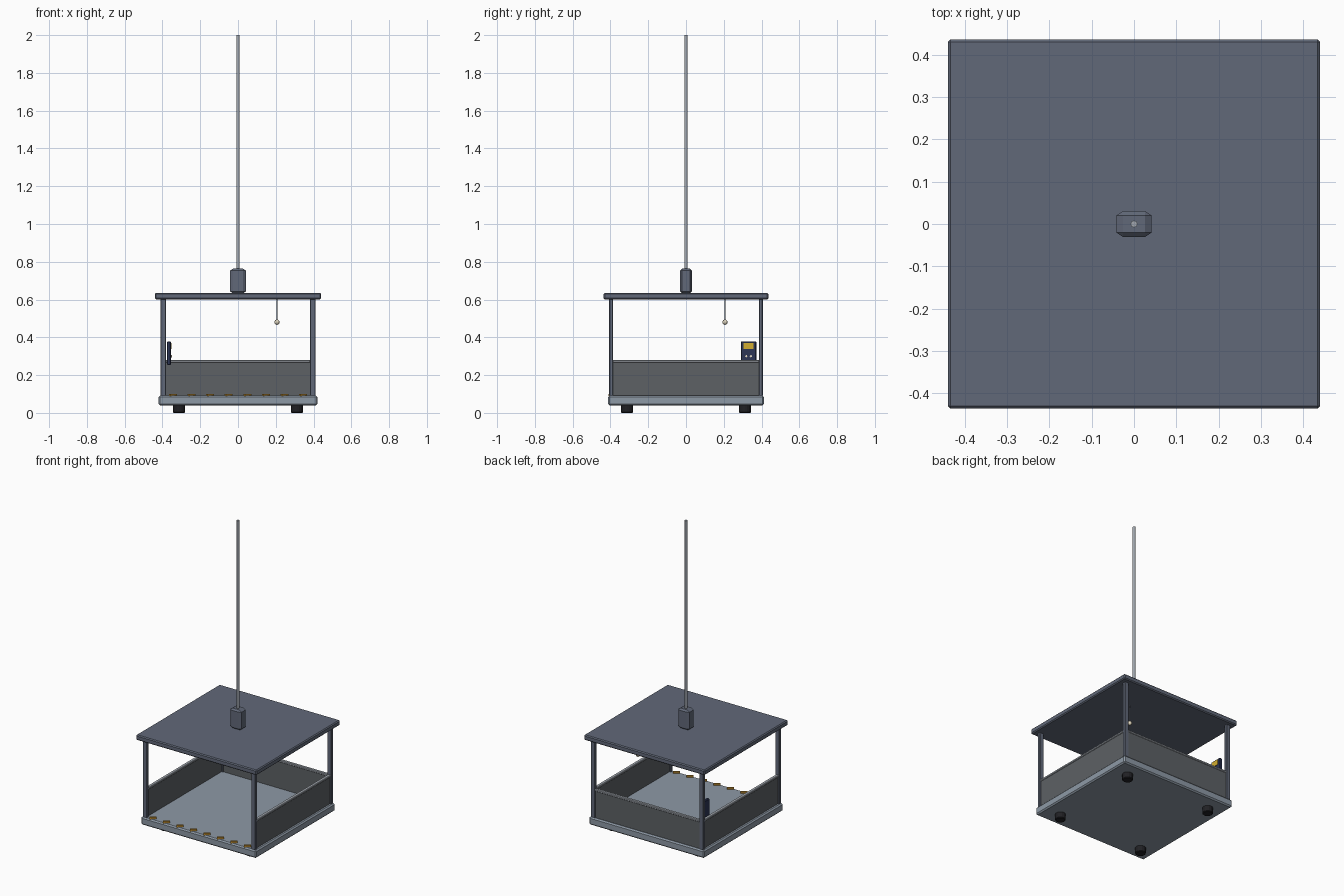
import bpy, bmesh, math
from mathutils import Matrix

if "Cube" in bpy.data.objects:
    bpy.data.objects.remove(bpy.data.objects["Cube"])


def material(name, r, g, b):
    m = bpy.data.materials.new(name)
    m.diffuse_color = (r, g, b, 1)
    m.use_nodes = True
    m.node_tree.nodes["Principled BSDF"].inputs["Base Color"].default_value = m.diffuse_color
    return m


SLATE = material("slate", 0.12, 0.14, 0.19)
FLOOR = material("floor_grey", 0.27, 0.32, 0.38)
PANEL = material("panel_grey", 0.11, 0.12, 0.13)
STEEL = material("steel", 0.36, 0.39, 0.43)
RUBBER = material("rubber", 0.015, 0.015, 0.018)
NAVY = material("navy", 0.025, 0.035, 0.09)
GOLD = material("gold", 0.65, 0.42, 0.03)
AMBER = material("amber", 0.55, 0.28, 0.03)
CREAM = material("cream", 0.8, 0.72, 0.55)


def finish(bm, name, loc, mat):
    mesh = bpy.data.meshes.new(name)
    bm.to_mesh(mesh)
    bm.free()
    mesh.materials.append(mat)
    obj = bpy.data.objects.new(name, mesh)
    obj.location = loc
    bpy.context.collection.objects.link(obj)
    return obj


def box(name, loc, size, mat, bevel=0.0):
    bm = bmesh.new()
    bmesh.ops.create_cube(bm, size=1, matrix=Matrix.Diagonal((*size, 1)))
    if bevel:
        bmesh.ops.bevel(bm, geom=bm.edges[:], offset=bevel, segments=1,
                        profile=0.5, affect='EDGES')
    return finish(bm, name, loc, mat)


def cylinder(name, loc, radius, depth, mat, sides=12, bevel=0.0, axis='Z'):
    bm = bmesh.new()
    rot = Matrix.Rotation(math.pi / 2, 4, 'Y') if axis == 'X' else Matrix()
    bmesh.ops.create_cone(bm, cap_ends=True, segments=sides, radius1=radius,
                          radius2=radius, depth=depth, matrix=rot)
    if bevel:
        rim = [e for e in bm.edges if any(len(f.verts) > 4 for f in e.link_faces)]
        bmesh.ops.bevel(bm, geom=rim, offset=bevel, segments=1, affect='EDGES')
    return finish(bm, name, loc, mat)


# Platform and roof
box("platform", (0, 0, 0.066), (0.84, 0.826, 0.052), FLOOR, 0.008)
box("roof", (0, 0, 0.618), (0.88, 0.872, 0.034), SLATE, 0.006)

# Corner posts and rubber feet
for sx, side in ((-1, "left"), (1, "right")):
    for sy, end in ((-1, "front"), (1, "back")):
        box(f"{end}_{side}_post", (sx * 0.395, sy * 0.396, 0.347),
            (0.03, 0.021, 0.516), SLATE, 0.003)
        cylinder(f"{end}_{side}_foot", (sx * 0.312, sy * 0.312, 0.022),
                 0.032, 0.044, RUBBER, 16, 0.004)

# Low walls with top rails on three sides; the front is open
for sx, side in ((-1, "left"), (1, "right")):
    box(f"{side}_wall", (sx * 0.395, 0, 0.18), (0.012, 0.776, 0.182), PANEL)
    box(f"{side}_rail", (sx * 0.395, 0, 0.274), (0.022, 0.776, 0.014), STEEL, 0.003)
box("back_wall", (0, 0.396, 0.18), (0.764, 0.012, 0.182), PANEL)
box("back_rail", (0, 0.396, 0.274), (0.764, 0.02, 0.014), STEEL, 0.003)

# Slanted warning strips along the open edge
for i in range(8):
    strip = box(f"warning_strip_{i + 1}", (-0.345 + i * 0.0986, -0.393, 0.095),
                (0.042, 0.014, 0.012), AMBER)
    strip.rotation_euler.z = math.radians(35)

# Cable and its clamp housing on the roof
housing = box("cable_housing", (0, 0, 0.698), (0.055, 0.062, 0.132), SLATE, 0.0105)
housing.scale.x = 1.5
cylinder("cable", (0, 0, 1.375), 0.008, 1.25, STEEL, 12)

# Control box on the left wall, facing inward
box("control_box", (-0.366, 0.331, 0.316), (0.02, 0.082, 0.126), NAVY, 0.004)
box("control_screen", (-0.355, 0.331, 0.354), (0.005, 0.052, 0.034), GOLD)
for i, y in enumerate((0.319, 0.343)):
    cylinder(f"control_button_{i + 1}", (-0.354, y, 0.3), 0.006, 0.008, CREAM, 10, axis='X')

# Hanging pull cord with a small ball
cylinder("pull_cord", (0.206, 0.206, 0.547), 0.002, 0.115, STEEL, 8)
bm = bmesh.new()
bmesh.ops.create_uvsphere(bm, u_segments=12, v_segments=8, radius=0.014)
finish(bm, "cord_ball", (0.206, 0.206, 0.48), CREAM)
